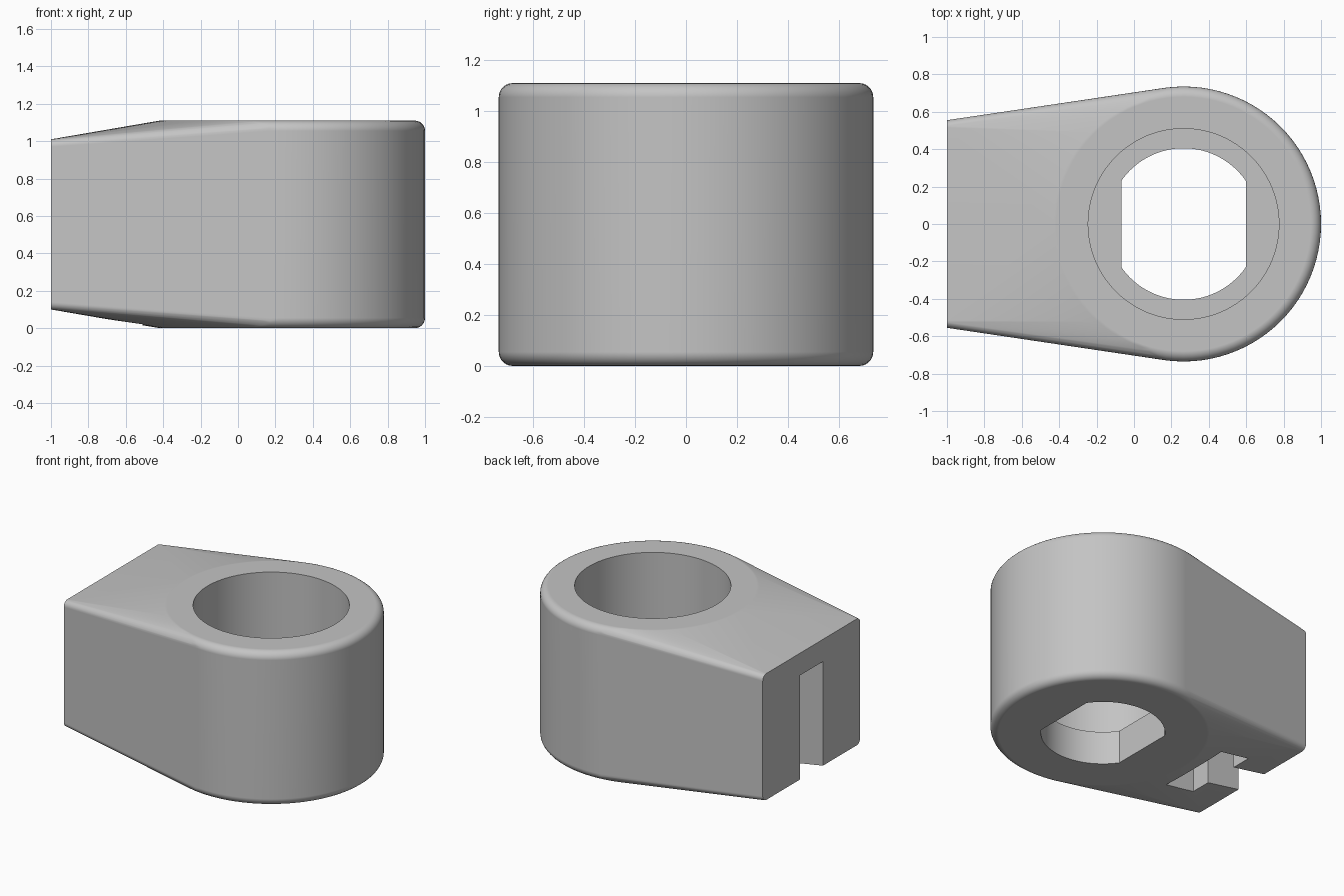
import bpy, bmesh
from math import sin, cos, pi, acos, radians

if "Cube" in bpy.data.objects:
    bpy.data.objects.remove(bpy.data.objects["Cube"], do_unlink=True)

CX, R, H, FILLET = 0.265, 0.735, 1.11, 0.055      # round end
END_Y, END_LOW, END_HIGH, END_R = 0.555, 0.10, 1.01, 0.04   # flat end
SIDES, STEPS = 96, 6

grey = bpy.data.materials.new("light_grey")
grey.use_nodes = True
colour = (0.55, 0.55, 0.55, 1)
grey.diffuse_color = colour
grey.node_tree.nodes["Principled BSDF"].inputs["Base Color"].default_value = colour


def make_object(name, bm):
    bmesh.ops.recalc_face_normals(bm, faces=bm.faces[:])
    mesh = bpy.data.meshes.new(name)
    bm.to_mesh(mesh)
    bm.free()
    mesh.materials.append(grey)
    obj = bpy.data.objects.new(name, mesh)
    bpy.context.collection.objects.link(obj)
    return obj


def prism(name, outline, low, high):
    """Extrude a flat outline between two heights."""
    bm = bmesh.new()
    face = bm.faces.new([bm.verts.new((x, y, low)) for x, y in outline])
    top = bmesh.ops.extrude_face_region(bm, geom=[face])["geom"]
    verts = [v for v in top if isinstance(v, bmesh.types.BMVert)]
    bmesh.ops.translate(bm, verts=verts, vec=(0, 0, high - low))
    return make_object(name, bm)


def arc(radius, start, end, count):
    angles = [start + (end - start) * i / count for i in range(count + 1)]
    return [(CX + radius * cos(a), radius * sin(a)) for a in angles]


def box(x0, x1, half):
    return [(x0, -half), (x1, -half), (x1, half), (x0, half)]


# Body: rounded cylinder blended into a smaller rounded rectangle
bm = bmesh.new()
for i in range(STEPS + 1):
    t = pi / 2 * i / STEPS
    ring = R - FILLET * (1 - cos(t))
    rise = FILLET * (1 - sin(t))
    for x, y in arc(ring, 0, 2 * pi, SIDES)[:-1]:
        for z in (rise, H - rise):
            bm.verts.new((x, y, z))
    y = END_Y - END_R * (1 - cos(t))
    dz = END_R * (1 - sin(t))
    for side in (-1, 1):
        for z in (END_LOW + dz, END_HIGH - dz):
            bm.verts.new((-1, side * y, z))
hull = bmesh.ops.convex_hull(bm, input=bm.verts[:])
loose = {v for v in hull["geom_interior"] + hull["geom_unused"]
         if isinstance(v, bmesh.types.BMVert)}
bmesh.ops.delete(bm, geom=list(loose), context='VERTS')
bmesh.ops.dissolve_limit(bm, angle_limit=radians(0.1),
                         verts=bm.verts[:], edges=bm.edges[:])
body = make_object("clamp_body", bm)

# Cutters: counterbore, flat-sided through hole, nut pocket and its open slot
a = acos(0.333 / 0.405)
flat_sided = arc(0.405, a, pi - a, 32) + arc(0.405, pi + a, 2 * pi - a, 32)
cutters = [
    prism("counterbore", arc(0.51, 0, 2 * pi, SIDES)[:-1], 0.24, 1.3),
    prism("through_hole", flat_sided, -0.2, 0.4),
    prism("nut_pocket", box(-0.74, -0.51, 0.28), -0.2, 0.85),
    prism("end_slot", box(-1.2, -0.7, 0.13), -0.2, 0.85),
]
bpy.ops.object.select_all(action='DESELECT')
bpy.context.view_layer.objects.active = body
body.select_set(True)
for cutter in cutters:
    cutter.hide_render = True
    cut = body.modifiers.new(cutter.name, 'BOOLEAN')
    cut.operation, cut.solver, cut.object = 'DIFFERENCE', 'EXACT', cutter
    bpy.ops.object.modifier_apply(modifier=cut.name)
for cutter in cutters:
    bpy.data.objects.remove(cutter, do_unlink=True)

# Smooth rounded faces, crisp cut edges
bpy.ops.object.shade_smooth_by_angle(angle=radians(30))
weighted = body.modifiers.new("even_shading", 'WEIGHTED_NORMAL')
weighted.keep_sharp = True
